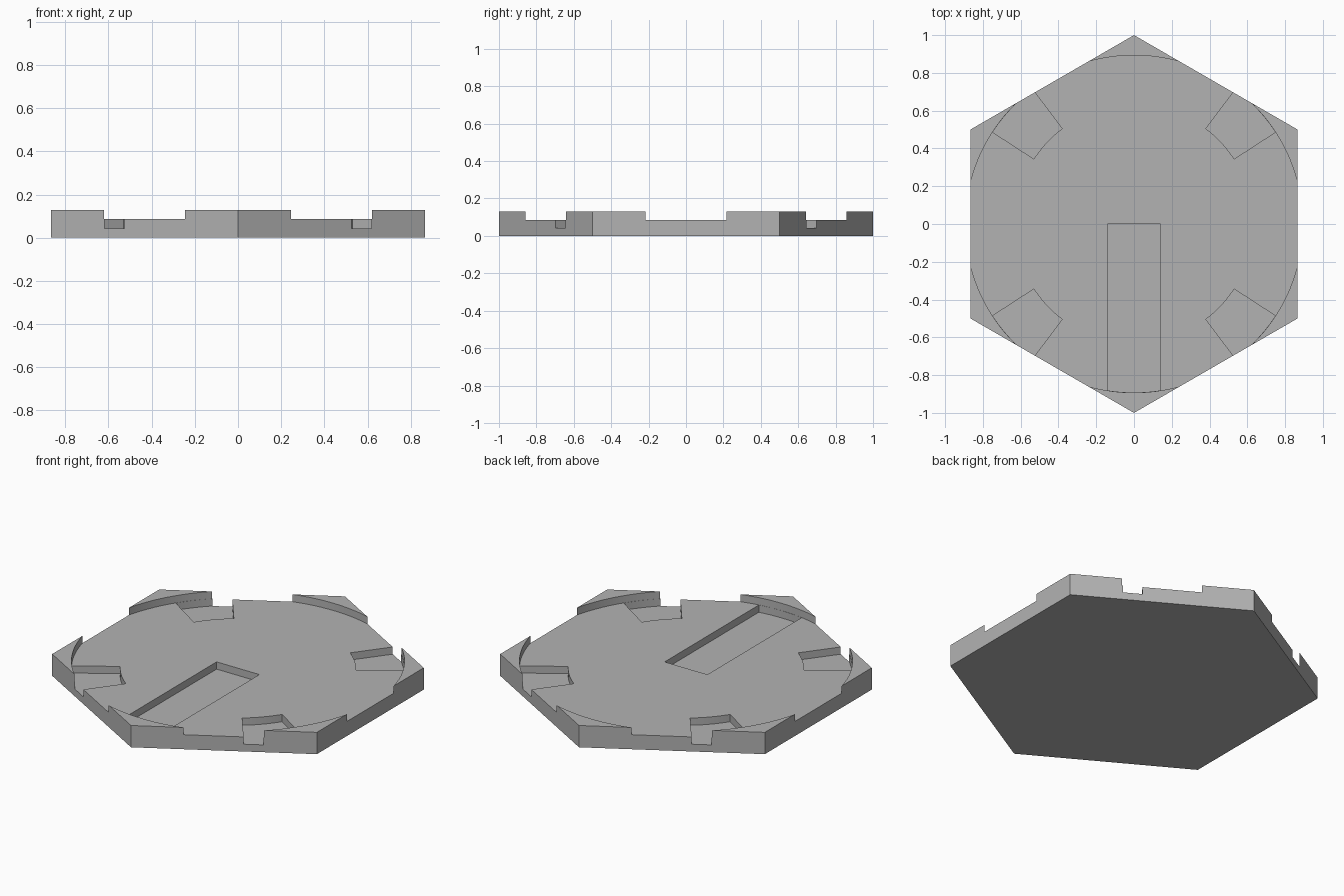
import bpy
import bmesh
from math import radians, degrees, sin, cos, asin

HEIGHT, DISH_Z, POCKET_Z = 0.129, 0.086, 0.043
RADIUS = 0.893

cube = bpy.data.objects.get("Cube")
if cube:
    bpy.data.objects.remove(cube, do_unlink=True)


def arc(radius, start, end, steps):
    angles = [radians(start + (end - start) * i / steps) for i in range(steps + 1)]
    return [(radius * cos(a), radius * sin(a)) for a in angles]


def prism(name, outline, bottom, top):
    """Extrude a counter-clockwise outline into a closed solid."""
    bm = bmesh.new()
    face = bm.faces.new([bm.verts.new((x, y, bottom)) for x, y in outline])
    new = bmesh.ops.extrude_face_region(bm, geom=[face])["geom"]
    raised = [v for v in new if isinstance(v, bmesh.types.BMVert)]
    bmesh.ops.translate(bm, verts=raised, vec=(0, 0, top - bottom))
    bmesh.ops.recalc_face_normals(bm, faces=bm.faces)
    mesh = bpy.data.meshes.new(name)
    bm.to_mesh(mesh)
    bm.free()
    obj = bpy.data.objects.new(name, mesh)
    bpy.context.collection.objects.link(obj)
    return obj


def cut(target, cutter):
    mod = target.modifiers.new(cutter.name, "BOOLEAN")
    mod.operation = "DIFFERENCE"
    mod.solver = "EXACT"
    mod.object = cutter
    bpy.context.view_layer.objects.active = target
    bpy.ops.object.modifier_apply(modifier=mod.name)
    bpy.data.objects.remove(cutter, do_unlink=True)


# Hexagonal tile with corners at the front and back
tile = prism("hexagonal_tile", arc(1, 30, 330, 5), 0, HEIGHT)

# Shallow round dish that breaks through the six flat sides
cut(tile, prism("dish_cutter", arc(RADIUS, 0, 357.5, 143), DISH_Z, 0.3))

# Deeper pockets stay just inside the dish wall
inner = RADIUS - 0.001
pocket_top = (DISH_Z + HEIGHT) / 2

# Straight slot from the centre to the front of the dish
half = 0.14
swing = degrees(asin(half / inner))
slot = arc(inner, -90 - swing, -90 + swing, 8) + [(half, 0), (-half, 0)]
cut(tile, prism("slot_cutter", slot, POCKET_Z, pocket_top))

# Four mirrored curved notches
notch = arc(inner, 33, 53, 10) + arc(0.632, 53, 33, 10)
for sx in (1, -1):
    for sy in (1, -1):
        outline = [(x * sx, y * sy) for x, y in notch]
        cut(tile, prism("notch_cutter", outline, POCKET_Z, pocket_top))

# Plain grey finish
grey = bpy.data.materials.new("plain_grey")
grey.use_nodes = True
colour = (0.45, 0.45, 0.45, 1)
grey.diffuse_color = colour
grey.node_tree.nodes["Principled BSDF"].inputs["Base Color"].default_value = colour
tile.data.materials.clear()
tile.data.materials.append(grey)

# Smooth the curved walls and keep the corners crisp
bpy.ops.object.select_all(action="DESELECT")
tile.select_set(True)
bpy.context.view_layer.objects.active = tile
bpy.ops.object.shade_smooth_by_angle(angle=radians(20))
